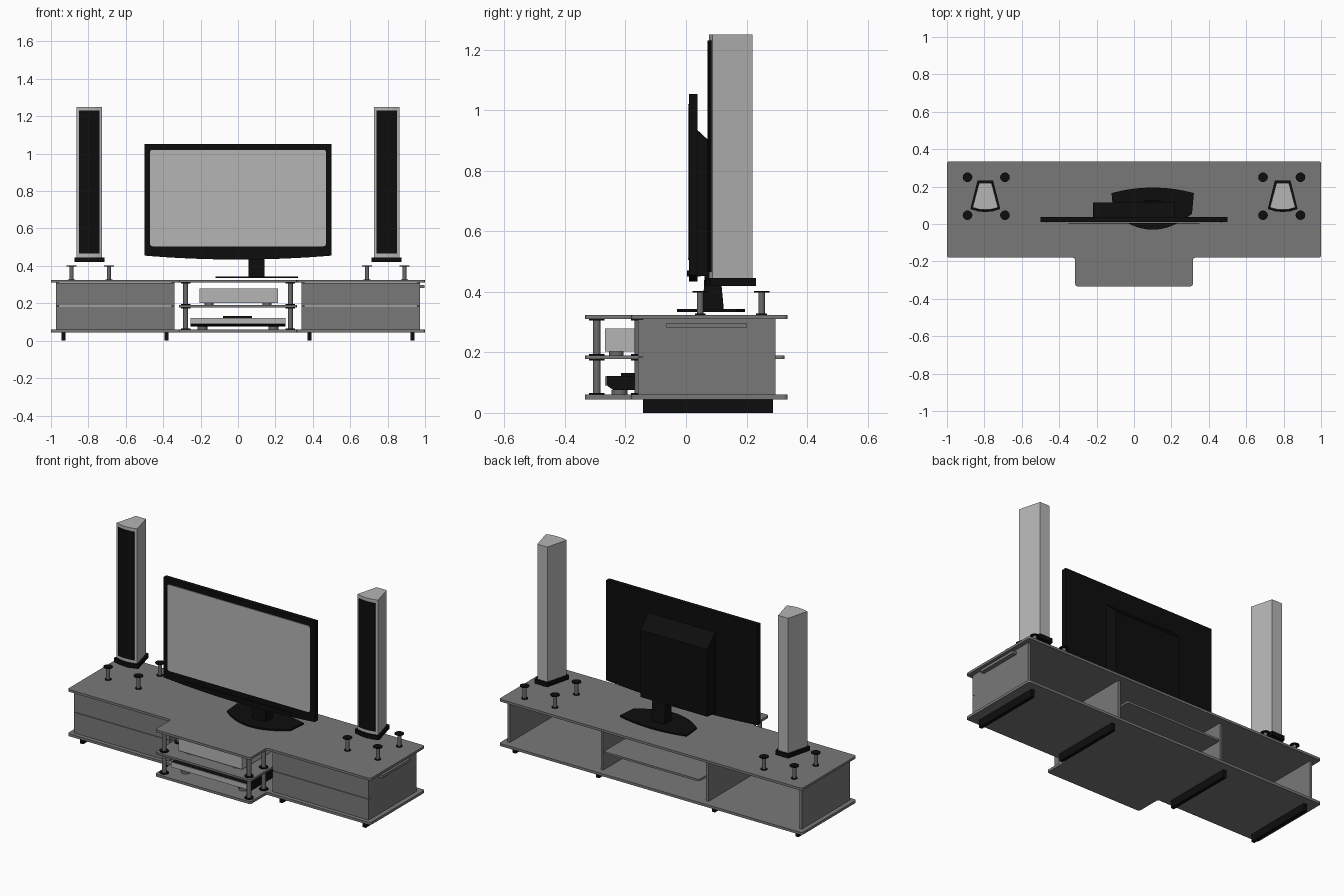
import bpy, bmesh, math
from mathutils import Vector

cube = bpy.data.objects.get("Cube")
if cube:
    bpy.data.objects.remove(cube)


def material(name, v):
    m = bpy.data.materials.new(name)
    m.use_nodes = True
    m.diffuse_color = (v, v, v, 1)
    m.node_tree.nodes["Principled BSDF"].inputs["Base Color"].default_value = (v, v, v, 1)
    return m


GREY = material("cabinet grey", 0.19)
LIGHT = material("light grey", 0.46)
BLACK = material("black", 0.004)
STEEL = material("dark steel", 0.15)


def finish(bm, name, mat):
    bmesh.ops.recalc_face_normals(bm, faces=bm.faces)
    me = bpy.data.meshes.new(name)
    bm.to_mesh(me)
    bm.free()
    me.materials.append(mat)
    ob = bpy.data.objects.new(name, me)
    bpy.context.collection.objects.link(ob)
    return ob


def prism(name, mat, pts, lo, hi, axis="z", bevel=0.0):
    """Extrude a 2D outline along an axis; optionally round its corners."""
    place = {"x": lambda a, b, c: (c, a, b),
             "y": lambda a, b, c: (a, c, b),
             "z": lambda a, b, c: (a, b, c)}[axis]
    bm = bmesh.new()
    face = bm.faces.new([bm.verts.new(place(a, b, lo)) for a, b in pts])
    ext = bmesh.ops.extrude_face_region(bm, geom=[face])
    verts = [g for g in ext["geom"] if isinstance(g, bmesh.types.BMVert)]
    step = Vector(place(0, 0, hi - lo))
    bmesh.ops.translate(bm, verts=verts, vec=step)
    if bevel:
        along = [e for e in bm.edges
                 if (e.verts[0].co - e.verts[1].co).cross(step).length < 1e-6]
        bmesh.ops.bevel(bm, geom=along, offset=bevel, segments=3, profile=0.5,
                        affect="EDGES")
    return finish(bm, name, mat)


def box(name, mat, x, y, z, bevel=0.0, axis="z"):
    a, b, c = {"x": (y, z, x), "y": (x, z, y), "z": (x, y, z)}[axis]
    pts = [(a[0], b[0]), (a[1], b[0]), (a[1], b[1]), (a[0], b[1])]
    return prism(name, mat, pts, c[0], c[1], axis, bevel)


def rod(name, mat, x, y, z0, z1, r, sides=12):
    pts = [(x + r * math.cos(math.tau * i / sides), y + r * math.sin(math.tau * i / sides))
           for i in range(sides)]
    ob = prism(name, mat, pts, z0, z1)
    for p in ob.data.polygons:
        p.use_smooth = len(p.vertices) == 4
    for e in ob.data.edges:
        a, b = (ob.data.vertices[i].co.z for i in e.vertices)
        e.use_edge_sharp = abs(a - b) < 1e-6
    return ob


# Cabinet boards with a projecting centre bay
board = [(-1, -0.18), (-0.315, -0.18), (-0.315, -0.333), (0.315, -0.333),
         (0.315, -0.18), (1, -0.18), (1, 0.335), (-1, 0.335)]
prism("bottom_board", GREY, board, 0.045, 0.06, bevel=0.012)
prism("top_board", GREY, board, 0.31, 0.324, bevel=0.012)
box("middle_shelf", GREY, (-0.315, 0.315), (-0.333, 0.325), (0.178, 0.19), 0.012)

# Side cabinets: panels, drawer fronts and runners
for s, side in ((-1, "right"), (1, "left")):
    def span(a, b):
        return tuple(sorted((s * a, s * b)))
    box(side + "_side_panel", GREY, span(0.957, 0.973), (-0.142, 0.295), (0.06, 0.31))
    box(side + "_divider", GREY, span(0.34, 0.356), (-0.142, 0.295), (0.06, 0.31))
    box(side + "_lower_drawer", GREY, span(0.34, 0.973), (-0.158, -0.142), (0.061, 0.184))
    box(side + "_upper_drawer", GREY, span(0.34, 0.973), (-0.158, -0.142), (0.187, 0.309))
    for x in (0.382, 0.933):
        box(side + "_foot_rail", BLACK, span(x - 0.01, x + 0.01), (-0.142, 0.287), (0, 0.045))

    # Posts of the open centre bay
    for y in (-0.295, -0.157):
        for z0, z1 in ((0.06, 0.178), (0.19, 0.31)):
            rod(side + "_bay_post", STEEL, s * 0.28, y, z0, z1, 0.013)
            rod(side + "_post_collar", BLACK, s * 0.28, y, z0, z0 + 0.005, 0.025)
            rod(side + "_post_collar", BLACK, s * 0.28, y, z1 - 0.005, z1, 0.025)

    # Speaker support pegs
    for x in (0.69, 0.89):
        for y in (0.047, 0.25):
            rod(side + "_peg", STEEL, s * x, y, 0.324, 0.397, 0.011)
            rod(side + "_peg_cap", BLACK, s * x, y, 0.397, 0.402, 0.026)
            rod(side + "_peg_collar", BLACK, s * x, y, 0.324, 0.328, 0.018)

    # Tower speaker: wedge plan with a bowed front
    cx = s * 0.795

    def wedge(front, back, y0, y1, bow):
        arc = [(cx + front * t, y0 + bow * t * t) for t in (-1, -0.5, 0, 0.5, 1)]
        return arc + [(cx + back, y1), (cx - back, y1)]
    prism(side + "_speaker_body", LIGHT, wedge(0.068, 0.033, 0.076, 0.22, 0.012), 0.445, 1.25)
    prism(side + "_speaker_base", BLACK, wedge(0.08, 0.042, 0.064, 0.232, 0.016), 0.42, 0.445)
    strip = [(cx + 0.054 * t, 0.0715 + 0.0076 * t * t) for t in (-1, -0.5, 0, 0.5, 1)]
    strip += [(x, y + 0.008) for x, y in reversed(strip)]
    prism(side + "_speaker_grille", BLACK, strip, 0.465, 1.23)

# Grip bar on one end panel
box("end_grip_bar", GREY, (0.973, 0.998), (-0.065, 0.2), (0.281, 0.297))

# Television: curved lower edge, screen plate, rear housing
lower = [(0.5 * i / 8, 0.434 + 0.021 * (i / 8) ** 2) for i in range(-8, 9)]
prism("television_frame", BLACK, lower + [(0.5, 1.053), (-0.5, 1.053)], 0.01, 0.038, "y")
box("television_screen", LIGHT, (-0.47, 0.47), (0.006, 0.012), (0.505, 1.02), 0.012, "y")
box("television_lip", BLACK, (-0.35, 0.35), (0.004, 0.012), (0.45, 0.47))
housing = [(0.037, 0.45), (0.115, 0.46), (0.115, 0.86), (0.075, 0.9), (0.037, 0.935)]
prism("television_housing", BLACK, housing, -0.22, 0.22, "x")

# Television stand: tapered neck on a bowed foot
prism("stand_neck", BLACK, [(0.055, 0.34), (0.125, 0.34), (0.113, 0.47), (0.062, 0.47)],
      0.055, 0.143, "x")
ts = [i / 8 for i in range(-8, 9)]
foot = [(0.1 + 0.21 * t, -0.03 + 0.085 * t * t) for t in ts]
foot += [(0.1 + 0.22 * t, 0.195 - 0.03 * t * t) for t in reversed(ts)]
prism("stand_foot", BLACK, foot, 0.334, 0.343)

# Upper player
box("upper_player", LIGHT, (-0.205, 0.215), (-0.267, 0.0), (0.202, 0.278))
for x in (-0.155, 0.155):
    for y in (-0.23, -0.04):
        rod("upper_player_foot", STEEL, x, y, 0.19, 0.202, 0.024)

# Lower player with chamfered front and light fascia
side_profile = [(-0.263, 0.122), (-0.263, 0.092), (-0.24, 0.075), (0, 0.075), (0, 0.122)]
prism("lower_player", BLACK, side_profile, -0.255, 0.255, "x")
box("lower_player_fascia", LIGHT, (-0.253, 0.253), (-0.267, -0.262), (0.09, 0.121))
box("lower_player_tray", BLACK, (-0.08, 0.075), (-0.215, -0.06), (0.12, 0.131))
for x in (-0.19, 0.19):
    for y in (-0.22, -0.04):
        rod("lower_player_foot", STEEL, x, y, 0.06, 0.076, 0.026)
